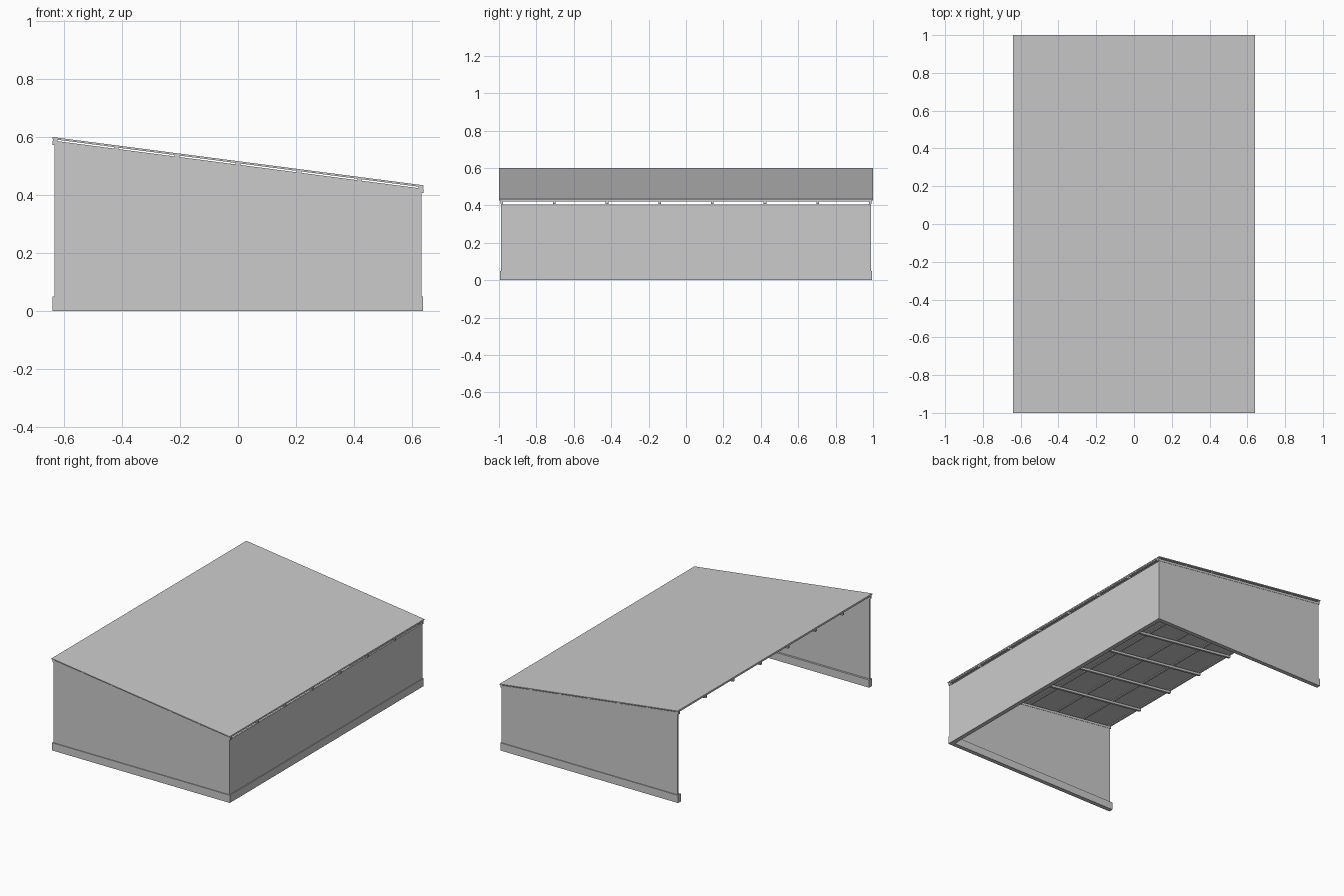
import bpy

cube = bpy.data.objects.get("Cube")
if cube:
    bpy.data.objects.remove(cube, do_unlink=True)

SLOPE = -0.13
RIDGE = 0.517      # roof top height at the centre

grey = bpy.data.materials.new("light_grey")
grey.use_nodes = True
grey.diffuse_color = (0.6, 0.6, 0.6, 1)
grey.node_tree.nodes["Principled BSDF"].inputs["Base Color"].default_value = (0.6, 0.6, 0.6, 1)


def roof(depth):
    """Height function of a plane lying below the roof top."""
    return lambda x: RIDGE - depth + SLOPE * x


def level(z):
    return lambda x: z


def block(name, xs, ys, bottom, top):
    """Box whose lower and upper faces follow height functions of x."""
    verts = [(x, y, f(x)) for f in (bottom, top)
             for x, y in ((xs[0], ys[0]), (xs[1], ys[0]), (xs[1], ys[1]), (xs[0], ys[1]))]
    sides = [(i, (i + 1) % 4, (i + 1) % 4 + 4, i + 4) for i in range(4)]
    mesh = bpy.data.meshes.new(name)
    mesh.from_pydata(verts, [], [(3, 2, 1, 0), (4, 5, 6, 7)] + sides)
    mesh.materials.append(grey)
    obj = bpy.data.objects.new(name, mesh)
    bpy.context.collection.objects.link(obj)
    return obj


# Sloping roof sheet
block("roof_sheet", (-0.64, 0.64), (-1, 1), roof(0.007), roof(0))

# Purlins run lengthwise under the sheet
for i in range(7):
    x = -0.63 + i * 0.21
    block("purlin", (x - 0.008, x + 0.008), (-0.995, 0.995), roof(0.013), roof(0.007))

# Rafters run down the slope under the purlins
for i in range(8):
    y = -0.985 + i * 1.97 / 7
    block("rafter", (-0.64, 0.64), (y - 0.007, y + 0.007), roof(0.027), roof(0.012))

# End walls with their plinths, front and back
for name, s in (("front", -1), ("back", 1)):
    block(name + "_wall", (-0.633, 0.633), sorted((s * 0.98, s * 0.99)), level(0.04), roof(0.027))
    block(name + "_plinth", (-0.64, 0.638), sorted((s * 0.967, s * 0.995)), level(0), level(0.05))

# Low side wall and plinth; the high side stays open
block("side_wall", (0.623, 0.633), (-0.985, 0.985), level(0.04), level(0.406))
block("side_plinth", (0.61, 0.638), (-0.967, 0.967), level(0), level(0.05))
